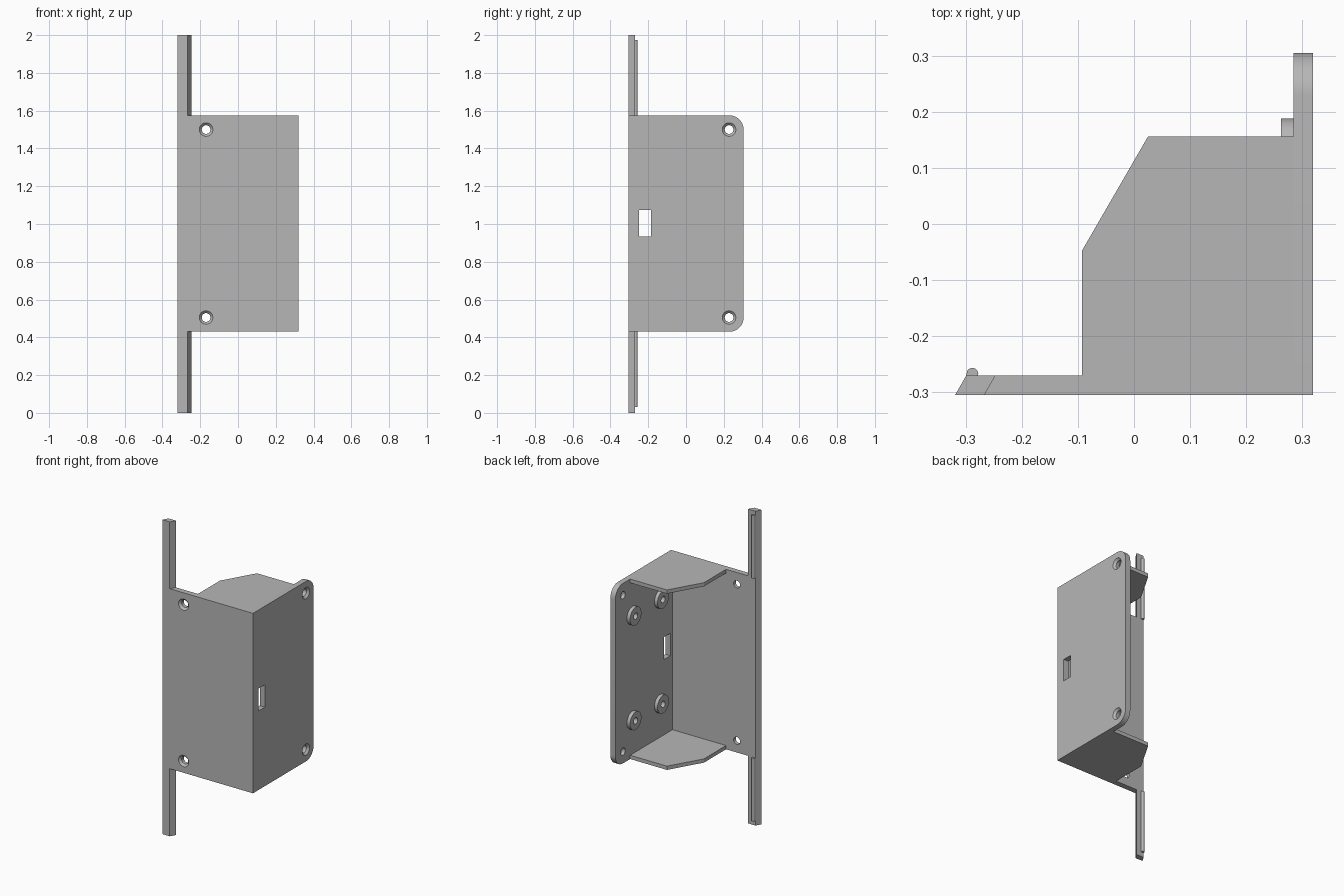
import bpy, bmesh
from math import cos, sin, pi
from mathutils import Matrix, Vector

cube = bpy.data.objects.get("Cube")
if cube:
    bpy.data.objects.remove(cube, do_unlink=True)

grey = bpy.data.materials.new("plain grey")
grey.use_nodes = True
grey.diffuse_color = (0.47, 0.47, 0.47, 1)
grey.node_tree.nodes["Principled BSDF"].inputs["Base Color"].default_value = grey.diffuse_color

LOW, HIGH = 0.43, 1.575          # height range of the enclosure
MID = (LOW + HIGH) / 2
FRONT, INNER = -0.305, -0.27     # front wall faces (y)
SIDE_IN, SIDE_OUT = 0.284, 0.319  # side wall faces (x)


def finish(name, bm):
    bmesh.ops.recalc_face_normals(bm, faces=bm.faces)
    mesh = bpy.data.meshes.new(name)
    bm.to_mesh(mesh)
    bm.free()
    mesh.materials.append(grey)
    obj = bpy.data.objects.new(name, mesh)
    bpy.context.collection.objects.link(obj)
    return obj


def prism(name, points, axis, start, end):
    """Extrude a flat profile along x (profile in y, z) or z (profile in x, y)."""
    bm = bmesh.new()
    place = (lambda a, b: (start, a, b)) if axis == "X" else (lambda a, b: (a, b, start))
    face = bm.faces.new([bm.verts.new(place(a, b)) for a, b in points])
    out = bmesh.ops.extrude_face_region(bm, geom=[face])
    step = Vector((1, 0, 0)) if axis == "X" else Vector((0, 0, 1))
    verts = [v for v in out["geom"] if isinstance(v, bmesh.types.BMVert)]
    bmesh.ops.translate(bm, verts=verts, vec=step * (end - start))
    return finish(name, bm)


def cone(name, start, end, r1, r2):
    """Capped cone or cylinder between two points."""
    start, end = Vector(start), Vector(end)
    turn = (end - start).to_track_quat("Z", "Y").to_matrix().to_4x4()
    bm = bmesh.new()
    bmesh.ops.create_cone(bm, cap_ends=True, segments=40, radius1=r1, radius2=r2,
                          depth=(end - start).length,
                          matrix=Matrix.Translation((start + end) / 2) @ turn)
    return finish(name, bm)


def cut(obj, cutters):
    for c in cutters:
        c.hide_render = True
        mod = obj.modifiers.new("cut", "BOOLEAN")
        mod.operation, mod.solver, mod.object = "DIFFERENCE", "EXACT", c
    graph = bpy.context.evaluated_depsgraph_get()
    mesh = bpy.data.meshes.new_from_object(obj.evaluated_get(graph))
    obj.modifiers.clear()
    obj.data = mesh


def arc(cx, cy, r, a0, a1, n=12):
    return [(cx + r * cos(a0 + (a1 - a0) * i / n), cy + r * sin(a0 + (a1 - a0) * i / n))
            for i in range(n + 1)]


def screw_hole(outer, inward):
    """Through hole with a countersink on the outer face."""
    p, d = Vector(outer), Vector(inward)
    return [cone("hole_cutter", p - d * 0.02, p + d * 0.06, 0.023, 0.023),
            cone("sink_cutter", p - d * 0.005, p + d * 0.013, 0.041, 0.023)]


# Front wall with slanted free edge
front_wall = prism("front_wall", [(-0.319, FRONT), (SIDE_IN, FRONT), (SIDE_IN, INNER),
                                  (-0.299, INNER)], "Z", LOW, HIGH)

# Side wall with two rounded rear corners
R = 0.075
back = -FRONT
side_wall = prism("side_wall",
                  [(FRONT, LOW)] + arc(back - R, LOW + R, R, -pi / 2, 0)
                  + arc(back - R, HIGH - R, R, 0, pi / 2) + [(FRONT, HIGH)],
                  "X", SIDE_IN, SIDE_OUT)

# Top and bottom flanges
outline = [(-0.093, INNER), (SIDE_IN, INNER), (SIDE_IN, 0.156), (0.025, 0.156), (-0.093, -0.048)]
T = 0.024
prism("bottom_flange", outline, "Z", LOW, LOW + T)
prism("top_flange", outline, "Z", HIGH - T, HIGH)

# Mounting bars above and below, each with a rounded bead on the back
bar = [(-0.319, FRONT), (-0.267, FRONT), (-0.247, INNER), (-0.299, INNER)]
bead = [(-0.278, INNER - 0.003), (-0.278, INNER)] + arc(-0.288, -0.267, 0.0105, 0, pi * 0.85) \
    + [(-0.299, INNER), (-0.297, INNER - 0.003)]
for where, z0, z1, b0, b1 in (("lower", 0, LOW, 0.03, LOW), ("upper", HIGH, 2, HIGH, 1.975)):
    prism(where + "_bar", bar, "Z", z0, z1)
    prism(where + "_bead", bead, "Z", b0, b1)

# Standoffs on the inside of the side wall, with blind pilot holes
standoffs, pilots = [], []
for y in (0.131, -0.145):
    for z in (MID - 0.333, MID + 0.333):
        standoffs.append(cone("standoff", (0.262, y, z), (SIDE_IN, y, z), 0.057, 0.057))
        pilots.append(cone("pilot_cutter", (0.25, y, z), (0.3, y, z), 0.02, 0.02))
for boss, pilot in zip(standoffs, pilots):
    cut(boss, [pilot])

# Screw holes and the port slot
front_cutters, side_cutters = [], list(pilots)
for z in (MID - 0.4975, MID + 0.4975):
    front_cutters += screw_hole((-0.169, FRONT, z), (0, 1, 0))
    side_cutters += screw_hole((SIDE_OUT, 0.228, z), (-1, 0, 0))
side_cutters.append(prism("slot_cutter", [(-0.248, 0.933), (-0.186, 0.933), (-0.186, 1.075),
                                          (-0.248, 1.075)], "X", 0.25, 0.35))
cut(front_wall, front_cutters)
cut(side_wall, side_cutters)
for c in front_cutters + side_cutters:
    bpy.data.objects.remove(c, do_unlink=True)

# Smooth the round faces and keep hard edges
for obj in bpy.context.scene.objects:
    obj.select_set(obj.type == "MESH")
bpy.context.view_layer.objects.active = side_wall
bpy.ops.object.shade_smooth_by_angle(angle=0.5)
